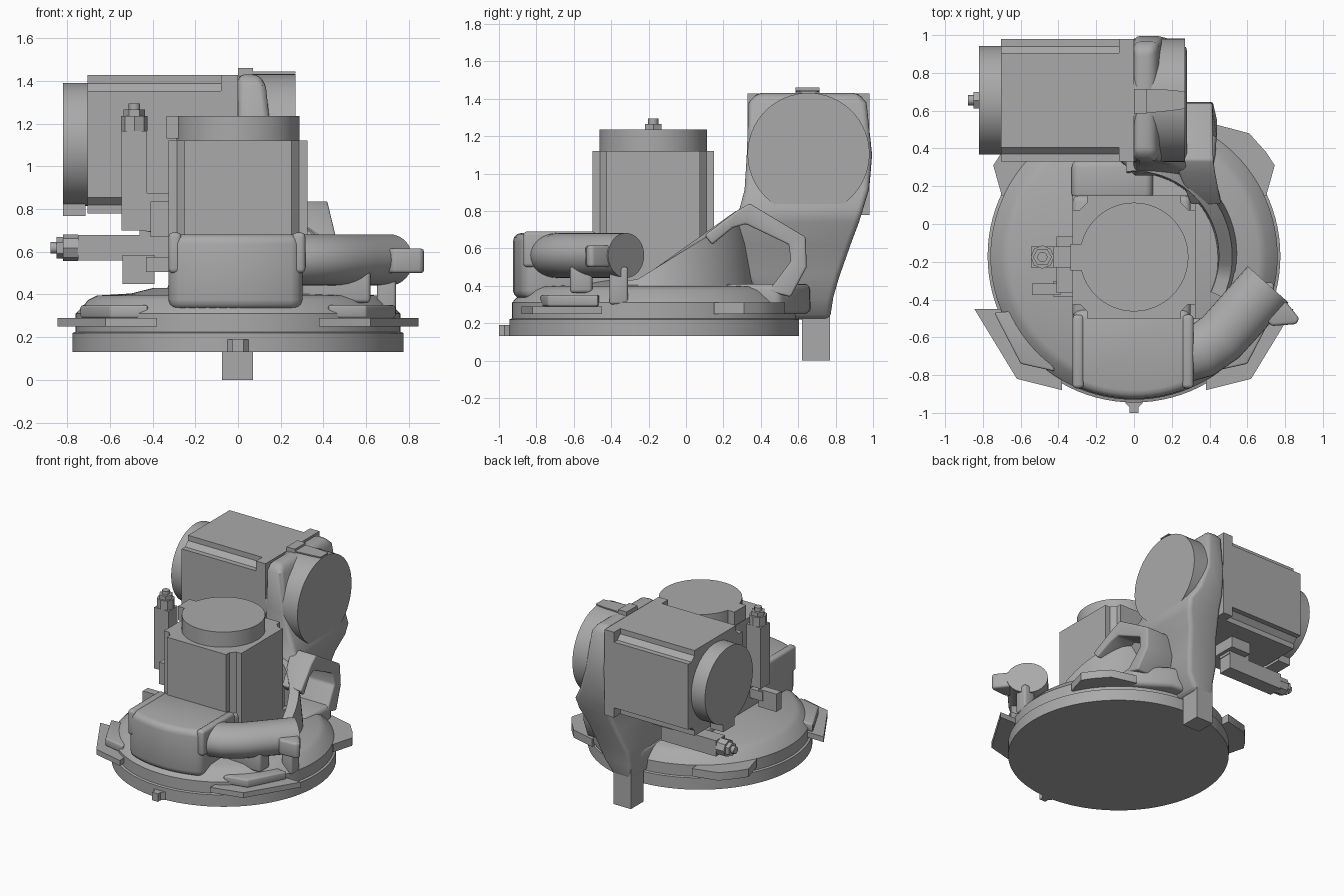
import bpy, bmesh, math
from mathutils import Matrix, Vector

if "Cube" in bpy.data.objects:
    bpy.data.objects.remove(bpy.data.objects["Cube"])

def material(name, v):
    m = bpy.data.materials.new(name)
    m.diffuse_color = (v, v, v, 1)
    m.use_nodes = True
    m.node_tree.nodes["Principled BSDF"].inputs["Base Color"].default_value = m.diffuse_color
    return m

GREY = material("plain grey", 0.40)

def finish(name, verts, faces, bevel=0, mat=None, xf=None, sharp=40):
    bm = bmesh.new()
    vs = [bm.verts.new(v) for v in verts]
    for f in faces:
        bm.faces.new([vs[i] for i in f])
    bmesh.ops.recalc_face_normals(bm, faces=bm.faces)
    if bevel:
        es = [e for e in bm.edges if e.calc_face_angle(0) > math.radians(40)]
        bmesh.ops.bevel(bm, geom=es, offset=bevel, segments=3, profile=0.5,
                        affect='EDGES', clamp_overlap=True)
    if xf:
        bm.transform(xf)
    me = bpy.data.meshes.new(name)
    bm.to_mesh(me)
    bm.free()
    for p in me.polygons:
        p.use_smooth = True
    me.set_sharp_from_angle(angle=math.radians(sharp))
    me.materials.append(mat or GREY)
    ob = bpy.data.objects.new(name, me)
    bpy.context.collection.objects.link(ob)
    return ob

def loft(name, rings, **kw):
    n = len(rings[0])
    verts = [p for r in rings for p in r]
    faces = [list(range(n)), list(range((len(rings) - 1) * n, len(rings) * n))]
    for k in range(len(rings) - 1):
        for i in range(n):
            j = (i + 1) % n
            faces.append([k*n + i, k*n + j, (k+1)*n + j, (k+1)*n + i])
    return finish(name, verts, faces, **kw)

def prism(name, pts, lo, hi, axis='z', **kw):
    put = {'z': lambda a, b, c: (a, b, c), 'x': lambda a, b, c: (c, a, b)}[axis]
    return loft(name, [[put(a, b, c) for a, b in pts] for c in (lo, hi)], **kw)

def box(name, x0, x1, y0, y1, z0, z1, **kw):
    return prism(name, [(x0, y0), (x1, y0), (x1, y1), (x0, y1)], z0, z1, **kw)

def circle(cx, cy, r, n=64):
    return [(cx + r * math.cos(math.tau * i / n), cy + r * math.sin(math.tau * i / n)) for i in range(n)]

def mirror(pts):
    return [(-x, y) for x, y in pts]

CY = -0.17   # centre of base and upright motor

# round base: stacked rings
profile = [(.775, .13), (.775, .22), (.76, .225), (.76, .31), (.70, .375), (.66, .395), (.5, .405), (.40, .43)]
loft("base", [[(x, y, z) for x, y in circle(0, CY, r, 96)] for r, z in profile], sharp=25)

# mounting flanges, left and right
front_flange = [(.845, -.45), (.71, -.45), (.4, -.5), (.38, -.88), (.62, -.82)]
front_lug = [(.74, -.47), (.5, -.45), (.42, -.78), (.6, -.74)]
rear_flange = [(.42, .53), (.61, .48), (.70, .38), (.745, .31), (.70, .15), (.4, .2)]
for side, f in (("right", lambda p: p), ("left", mirror)):
    prism("front_flange_" + side, f(front_flange), .25, .29)
    prism("front_lug_" + side, f(front_lug), .29, .35, bevel=.01)
    prism("rear_flange_" + side, f(rear_flange), .25, .31)
prism("front_key", [(-.07, -.92), (-.025, -.97), (-.025, -1.0), (.025, -1.0), (.025, -.97), (.07, -.92)], .13, .19)

# front casing with curved face, and its two ribs
arc = [(.755 * math.sin(a), CY - .755 * math.cos(a))
       for a in [math.radians(-25.5 + 49 * i / 12) for i in range(13)]]
prism("front_casing", arc + [(.3, -.45), (-.325, -.45)], .33, .682, bevel=.045)
for x in (-.295, .285):
    box("casing_rib", x - .03, x + .03, -.87, -.48, .5, .69, bevel=.02)
box("motor_seat", -.325, .30, -.5, .15, .38, .66, bevel=.03)

# curved outlet tube
path = [(.1, -.70), (.25, -.70), (.36, -.67), (.46, -.60), (.55, -.50), (.71, -.32)]
rings = []
for i, p in enumerate(path):
    a, b = path[max(i - 1, 0)], path[min(i + 1, len(path) - 1)]
    t = Vector((b[0] - a[0], b[1] - a[1])).normalized()
    rings.append([(p[0] + .145 * t.y * u, p[1] - .145 * t.x * u, .562 + .12 * v) for u, v in circle(0, 0, 1, 32)])
loft("outlet_tube", rings)
prism("outlet_tab", [(.68, -.36), (.64, -.46), (.73, -.54), (.86, -.53), (.875, -.50), (.78, -.38)], .50, .615, bevel=.015)
box("outlet_post", .65, .74, -.41, -.31, .30, .5, bevel=.015)
box("outlet_web", .3, .62, -.62, -.5, .36, .52, bevel=.02)

# motor in local space: axis z, end cap top at z = 0
def motor(tag, xf):
    q = [(.325, -.25), (.325, .25), (.285, .25), (.25, .285)]
    section = []
    for k in range(4):
        c, s = round(math.cos(k * math.pi / 2)), round(math.sin(k * math.pi / 2))
        section += [(x * c - y * s, x * s + y * c) for x, y in q]
    kw = dict(xf=xf)
    prism("motor_body_" + tag, section, -.74, -.115, **kw)
    box("motor_flange_" + tag, -.325, .325, -.325, .325, -.82, -.74, **kw)
    prism("motor_cap_" + tag, circle(0, 0, .288), -.115, 0, **kw)
    box("cap_tab_" + tag, -.335, -.2, -.07, .07, -.105, 0, **kw)
    box("connector_block_" + tag, -.41, -.3, -.19, .11, -.565, -.40, **kw)
    box("connector_plate_" + tag, -.43, -.32, -.055, .055, -.54, -.36, **kw)
    box("cable_plug_" + tag, -.545, -.425, -.055, .055, -.535, -.07, **kw)
    prism("plug_collar_" + tag, circle(-.485, 0, .062, 8), -.07, 0, **kw)
    prism("plug_nut_" + tag, circle(-.485, 0, .05, 6), 0, .03, **kw)
    prism("plug_tip_" + tag, circle(-.485, 0, .027, 12), .03, .058, **kw)
    box("small_socket_" + tag, -.54, -.39, -.20, -.14, -.785, -.65, **kw)
    box("socket_bridge_" + tag, -.43, -.3, -.21, -.13, -.73, -.66, **kw)

motor("upright", Matrix.Translation((0, CY - .005, 1.235)))
motor("sideways", Matrix.Translation((-.82, .655, 1.103)) @ Matrix.Rotation(-math.pi / 2, 4, 'Y'))

# arm: spine lofted from head down to the foot: z, y0, y1, x0, x1
spine = [(1.43, .38, .92, 0, .10), (1.38, .335, .965, 0, .13), (1.10, .325, .995, 0, .16),
         (.92, .315, .98, 0, .22), (.82, .29, .95, 0, .28), (.74, .25, .925, -.01, .27),
         (.62, .28, .88, -.03, .22), (.45, .32, .82, -.08, .18), (.33, .4, .785, -.08, .15),
         (.22, .5, .77, -.08, .08)]
loft("arm_spine", [[(x0, y0, z), (x1, y0, z), (x1, y1, z), (x0, y1, z)] for z, y0, y1, x0, x1 in spine], bevel=.03)
prism("arm_head", circle(.655, 1.105, .326), 0, .27, axis='x')
box("arm_foot", -.075, .07, .62, .77, 0, .3)
box("head_catch", 0, .07, .585, .715, 1.42, 1.46)
prism("head_catch_plate", [(.05, .585), (.2, .6), (.27, .61), (.27, .70), (.2, .71), (.05, .715)], 1.435, 1.444)

# ramp wall curving around the upright motor
def ramp(a):
    c, s = math.cos(a), math.sin(a)
    top = max(.43, min(.80, .47 + .64 * (CY + .5 * s + .2)))
    return [(r * c, CY + r * s, z) for r, z in ((.44, .38), (.55, .38), (.52, top), (.45, top))]
loft("ramp_wall", [ramp(math.radians(-25 + 5 * i)) for i in range(25)])

# open side frame of the arm: strips between outer and inner outline
outer = [(.10, .67), (.27, .80), (.34, .84), (.64, .66), (.645, .50), (.56, .34)]
inner = [(.14, .62), (.25, .71), (.32, .73), (.55, .62), (.56, .53), (.44, .37)]
rings = [[(x0, *o), (x1, *o), (x1, *i), (x0, *i)] for o, i, x0, x1 in
         zip(outer, inner, (.30, .24, .22, .15, .12, .12), (.46, .43, .42, .415, .42, .44))]
loft("arm_side_frame", rings, bevel=.012)
# low bridge between the arm and the base behind the motor
box("rear_bridge", -.33, .1, .12, .34, .36, .47, bevel=.04)
prism("arm_root", [(-.1, .3), (.42, .2), (.44, .5), (.2, .66), (-.08, .68)], .25, .41, bevel=.03)
